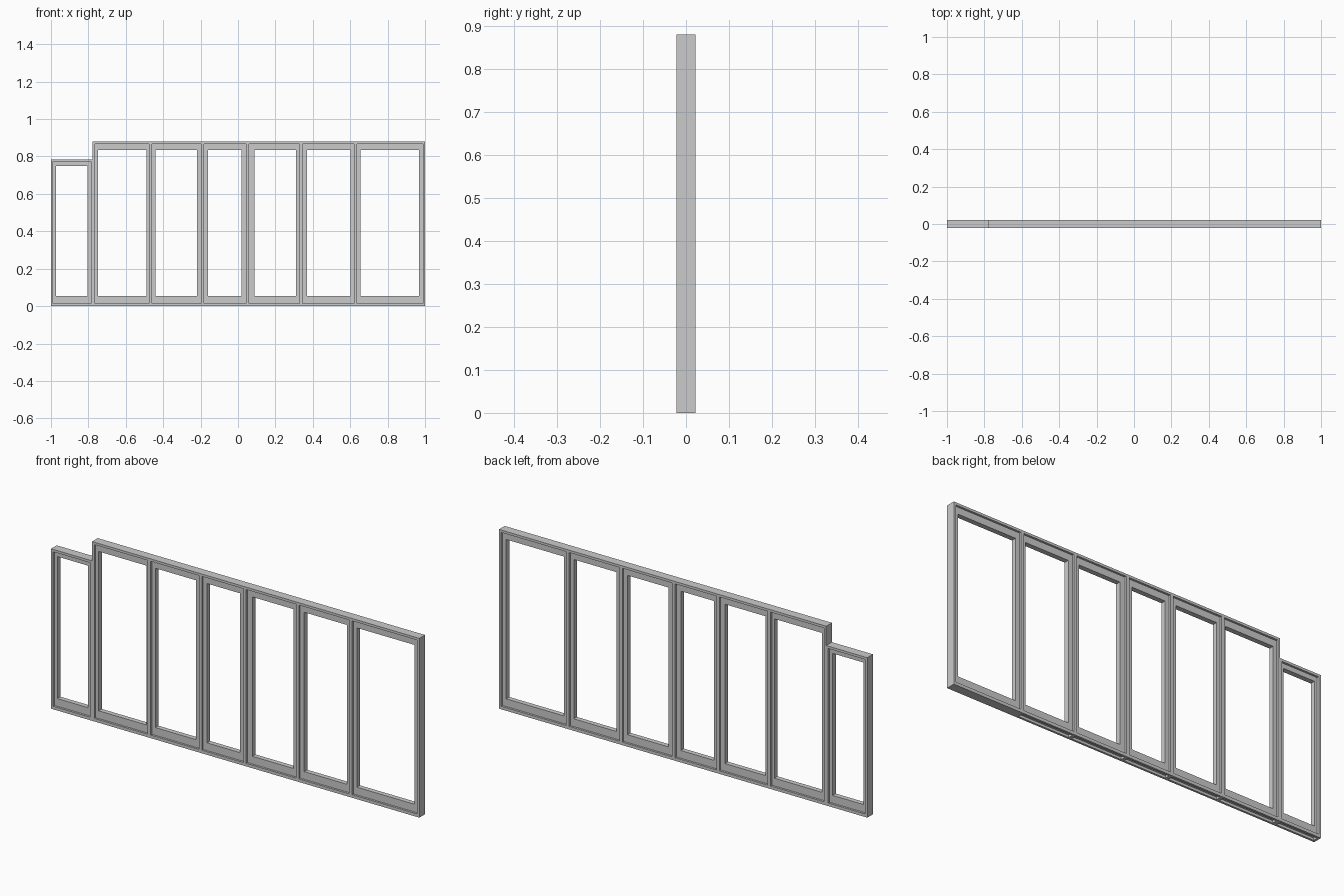
import bpy, bmesh

if "Cube" in bpy.data.objects:
    bpy.data.objects.remove(bpy.data.objects["Cube"])

DEPTH, SASH_DEPTH = 0.044, 0.024
LOW, HIGH = 0.785, 0.88
T = 0.012                      # outer frame thickness


def add_box(bm, x0, x1, y0, y1, z0, z1):
    verts = bmesh.ops.create_cube(bm, size=1)["verts"]
    for v in verts:
        v.co.x = x1 if v.co.x > 0 else x0
        v.co.y = y1 if v.co.y > 0 else y0
        v.co.z = z1 if v.co.z > 0 else z0


def finish(name, bm):
    mesh = bpy.data.meshes.new(name)
    bmesh.ops.recalc_face_normals(bm, faces=bm.faces)
    bm.to_mesh(mesh)
    bm.free()
    obj = bpy.data.objects.new(name, mesh)
    bpy.context.collection.objects.link(obj)
    return obj


def box(name, x0, x1, z0, z1, y0=-DEPTH / 2, y1=DEPTH / 2):
    bm = bmesh.new()
    add_box(bm, x0, x1, y0, y1, z0, z1)
    return finish(name, bm)


def ring(name, outer, inner, depth):
    """Rectangular frame with mitred corners, extruded through its depth."""
    bm = bmesh.new()
    loops = []
    for x0, x1, z0, z1 in (outer, inner):
        loops.append([bm.verts.new((x, -depth / 2, z))
                      for x, z in ((x0, z0), (x1, z0), (x1, z1), (x0, z1))])
    o, i = loops
    faces = [bm.faces.new((o[k], o[(k + 1) % 4], i[(k + 1) % 4], i[k])) for k in range(4)]
    new = bmesh.ops.extrude_face_region(bm, geom=faces)["geom"]
    for v in new:
        if isinstance(v, bmesh.types.BMVert):
            v.co.y += depth
    return finish(name, bm)


# Bays: sash outer left/right, glass opening left/right, frame height
bays = [
    (-0.988, -0.787, -0.973, -0.805, LOW),
    (-0.765, -0.475, -0.748, -0.488, HIGH),
    (-0.459, -0.197, -0.440, -0.220, HIGH),
    (-0.181, 0.044, -0.160, 0.020, HIGH),
    (0.060, 0.330, 0.087, 0.310, HIGH),
    (0.346, 0.619, 0.368, 0.601, HIGH),
    (0.635, 0.988, 0.655, 0.968, HIGH),
]

# Outer posts and the stepped double post
box("left_post", -1, -0.988, 0, LOW)
box("low_bay_post", -0.787, -0.777, 0, LOW)
box("step_post", -0.777, -0.765, 0, HIGH)
box("right_post", 0.988, 1, 0, HIGH)

# Head rails
box("low_head", -0.988, -0.787, LOW - T, LOW)
box("main_head", -0.765, 0.988, HIGH - T, HIGH)

# Mullions between the tall bays
for n in range(1, 6):
    box(f"mullion_{n}", bays[n][1], bays[n + 1][0], 0, HIGH - T)

for n, (x0, x1, g0, g1, top) in enumerate(bays):
    # Sill: a channel open underneath, solid only in the last bay
    if n == 6:
        box("sill_solid", x0, x1, 0, 0.015)
    else:
        box(f"sill_front_{n}", x0, x1, 0, 0.015, -DEPTH / 2, -SASH_DEPTH / 2)
        box(f"sill_back_{n}", x0, x1, 0, 0.015, SASH_DEPTH / 2, DEPTH / 2)
    # Recessed window sash
    ring(f"sash_{n}", (x0, x1, 0.012, top - T),
         (g0, g1, 0.053, top - 0.045 if top == HIGH else top - 0.035), SASH_DEPTH)
